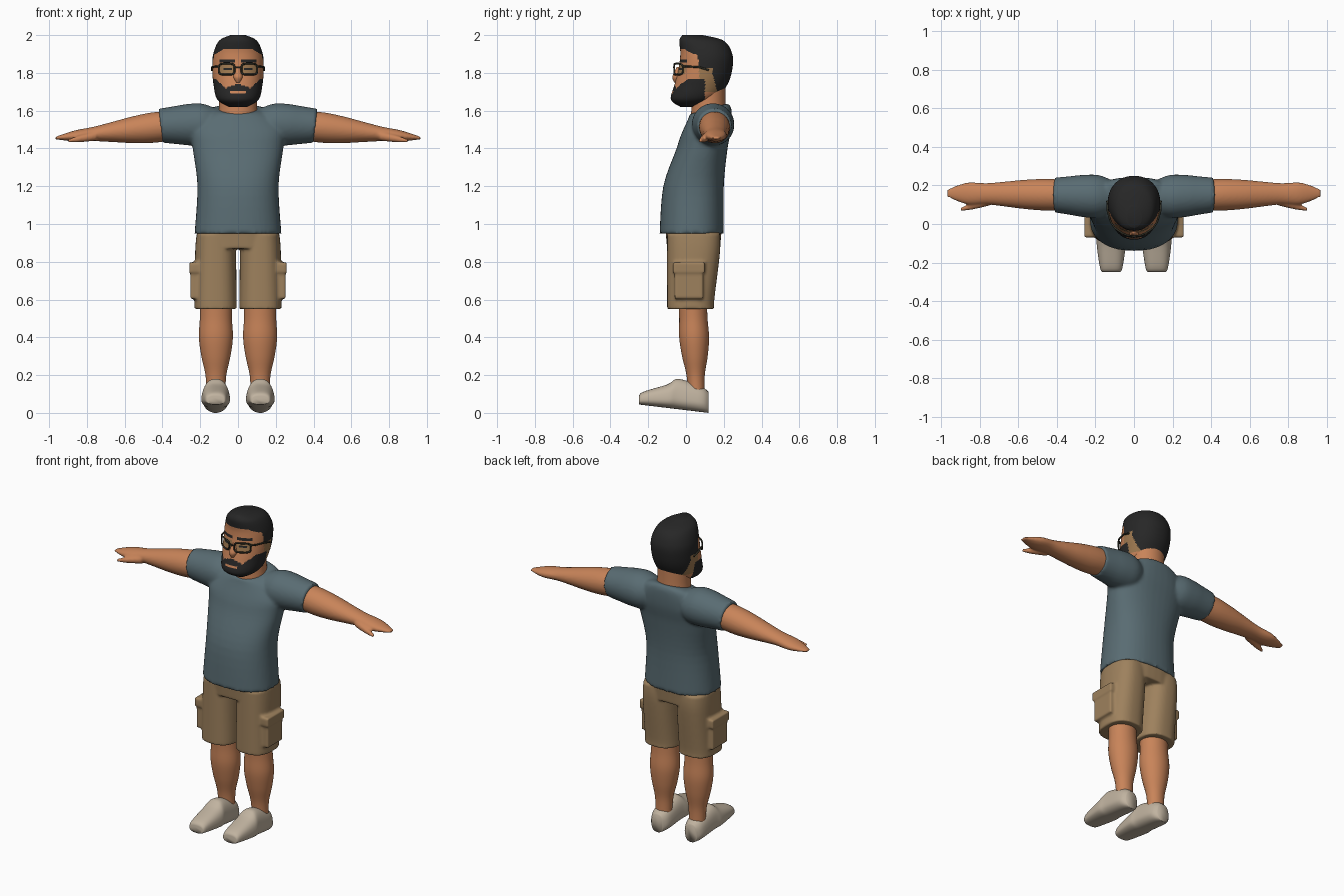
import bpy, bmesh
from math import sin, cos, pi, copysign
from mathutils import Vector, Matrix

default_cube = bpy.data.objects.get("Cube")
if default_cube:
    bpy.data.objects.remove(default_cube)


def material(name, *rgb):
    mat = bpy.data.materials.new(name)
    mat.use_nodes = True
    mat.diffuse_color = (*rgb, 1)
    bsdf = next(node for node in mat.node_tree.nodes if node.type == 'BSDF_PRINCIPLED')
    bsdf.inputs["Base Color"].default_value = (*rgb, 1)
    return mat


SKIN = material("skin", .58, .23, .1)
SHADED = material("shaded skin", .34, .19, .08)
HAIR = material("dark hair", .02, .02, .02)
SHIRT = material("slate cloth", .1, .15, .17)
SHORTS = material("khaki cloth", .34, .22, .11)
SHOE = material("pale canvas", .53, .45, .35)
FRAME = material("spectacle brown", .03, .03, .02)
SIDES = {"left": 1, "right": -1}


def spline(rows, steps):
    """Catmull-Rom interpolation through rows of numbers."""
    rows = [Vector(row) for row in rows]
    padded = [rows[0], *rows, rows[-1]]
    result = []
    for before, start, end, after in zip(padded, rows, rows[1:], padded[3:]):
        slope_in, slope_out = (end - before) / 2, (after - start) / 2
        for step in range(steps):
            t = step / steps
            ease = t * t * (3 - 2 * t)
            result.append(start.lerp(end, ease) + slope_in * (t * (1 - t) ** 2)
                          - slope_out * (t * t * (1 - t)))
    return result + [rows[-1]]


def rounded(index, count, power):
    """Point on a unit superellipse."""
    angle = 2 * pi * index / count
    return [copysign(abs(value) ** (2 / power), value) for value in (cos(angle), sin(angle))]


def loft(bm, axis, rows, side=1, count=40, power=2, steps=5, warp=None):
    """Closed skin over rings: (position, centre a, centre b, radius a, radius b)."""
    rings = []
    for along, mid_a, mid_b, radius_a, radius_b in spline(rows, steps):
        ring = []
        for index in range(count):
            u, v = rounded(index, count, power)
            a, b = mid_a + radius_a * u, mid_b + radius_b * v
            x, y, z = {'x': (along, a, b), 'y': (a, along, b), 'z': (a, b, along)}[axis]
            if warp:
                x, y, z = warp(x, y, z)
            ring.append(bm.verts.new((x * side, y, z)))
        rings.append(ring)
    for low, high in zip(rings, rings[1:]):
        for index in range(count):
            bm.faces.new((low[index - 1], low[index], high[index], high[index - 1]))
    bm.faces.new(rings[0])
    bm.faces.new(rings[-1])


def upright(rows, x=0):
    """Rings from (height, front, back, half width)."""
    return [(z, x, (front + back) / 2, width, (back - front) / 2)
            for z, front, back, width in rows]


def limb(bm, axis, start, end, radii, side, flatness=lambda t: 1, warp=None):
    """Straight limb with evenly spaced radii, flattened along its length."""
    rows = []
    for index, radius in enumerate(radii):
        t = index / (len(radii) - 1)
        x, y, z = Vector(start).lerp(Vector(end), t)
        middle = (x, y, z) if axis == 'x' else (z, x, y)
        rows.append((*middle, radius, radius * flatness(t)))
    loft(bm, axis, rows, side, warp=warp)


def box(bm, centre, size):
    transform = Matrix.LocRotScale(Vector(centre), None, Vector(size))
    bmesh.ops.create_cube(bm, size=1, matrix=transform)


def finish(bm, name, *materials, voxel=0):
    bmesh.ops.recalc_face_normals(bm, faces=bm.faces[:])
    mesh = bpy.data.meshes.new(name)
    bm.to_mesh(mesh)
    bm.free()
    for mat in materials:
        mesh.materials.append(mat)
    mesh.shade_smooth()
    ob = bpy.data.objects.new(name, mesh)
    bpy.context.collection.objects.link(ob)
    if voxel:
        fuse = ob.modifiers.new("fuse", 'REMESH')
        fuse.mode, fuse.voxel_size, fuse.use_smooth_shade = 'VOXEL', voxel, True
        relax = ob.modifiers.new("relax", 'SMOOTH')
        relax.iterations = 4


def tube(name, points, cyclic=False):
    curve = bpy.data.curves.new(name, 'CURVE')
    curve.dimensions, curve.bevel_depth, curve.use_fill_caps = '3D', .005, True
    path = curve.splines.new('POLY')
    path.points.add(len(points) - 1)
    for point, position in zip(path.points, points):
        point.co = (*position, 1)
    path.use_cyclic_u = cyclic
    curve.materials.append(FRAME)
    bpy.context.collection.objects.link(bpy.data.objects.new(name, curve))


def slope_collar(x, y, z):
    return x, y, z + (y - .12) * .28 * min(1, max(0, (z - 1.45) / .15))


# T-shirt: torso with a sloping collar, fused with both sleeves
bm = bmesh.new()
loft(bm, 'z', upright([(.95, -.14, .2, .23), (1.2, -.12, .2, .215), (1.4, -.05, .22, .24),
                       (1.5, -.02, .24, .25), (1.58, .01, .24, .19), (1.61, .02, .22, .12)]),
     power=2.3, warp=slope_collar)
for side in SIDES.values():
    limb(bm, 'x', (.1, .14, 1.53), (.41, .15, 1.52), [.08, .11, .11, .1, .09], side,
         warp=lambda x, y, z: (x + (z - 1.52) * .12, y, z))
finish(bm, "shirt", SHIRT, voxel=.01)

# Cargo shorts: hips, two legs and side pockets with flaps
bm = bmesh.new()
loft(bm, 'z', upright([(.87, -.1, .18, .22), (.98, -.11, .19, .21)]), power=2.5)
for side in SIDES.values():
    loft(bm, 'z', upright([(.55, -.1, .15, .112), (.6, -.1, .15, .112),
                           (.85, -.1, .18, .108), (.95, -.1, .18, .1)], x=.119),
         side, power=2.5)
    box(bm, (side * .227, .015, .69), (.05, .15, .17))
    box(bm, (side * .23, .015, .77), (.055, .17, .055))
finish(bm, "cargo_shorts", SHORTS, voxel=.008)

for label, side in SIDES.items():
    # Arm running into a flat hand with a thumb
    bm = bmesh.new()
    limb(bm, 'x', (.36, .15, 1.52), (.968, .16, 1.455),
         [.08, .082, .076, .065, .055, .056, .02], side, lambda t: 1 - .7 * t * t)
    limb(bm, 'x', (.75, .12, 1.467), (.9, .075, 1.44), [.025, .022, .017, .008], side)
    finish(bm, label + "_arm", SKIN, voxel=.007)

    # Lower leg
    bm = bmesh.new()
    limb(bm, 'z', (.117, .055, .1), (.117, .035, .6),
         [.05, .055, .077, .09, .085, .086], side, lambda t: .88)
    finish(bm, label + "_leg", SKIN)

    # Slip-on shoe with a lifted toe, narrowing toward the instep
    bm = bmesh.new()
    rings = []
    for y, top, width in [(-.25, .08, .04), (-.23, .11, .06), (-.1, .15, .08),
                          (-.04, .18, .075), (.08, .14, .065), (.12, .11, .04)]:
        sole = (.12 - y) * .12
        rings.append((y, .118, (top + sole) / 2, width, (top - sole) / 2))
    loft(bm, 'y', rings, side, power=2.6,
         warp=lambda x, y, z: (.118 + (x - .118) * (1 - 2 * max(0, z - .05)), y, z))
    finish(bm, label + "_shoe", SHOE)

# Neck
bm = bmesh.new()
limb(bm, 'z', (0, .12, 1.52), (0, .12, 1.74), [.11, .1, .1], 1, lambda t: .9)
finish(bm, "neck", SKIN)


# Head, with hair, beard and eye areas chosen by position
def head_colour(x, y, z):
    x = abs(x)
    skin, hair, shaded = range(3)
    nape = y > .14 + max(0, 1.8 - z) / 4 and z > 1.63
    crown = z > 1.93 - max(0, x - .07) * .6
    sideburn = y > .065 and z > 1.825
    mouth = x < .04 and 1.69 < z < 1.706
    moustache = x < .062 and z < 1.742 - x * .3
    jaw = z < 1.706 + min(.06, max(0, x - .055))
    brow = .02 < x < .1 and 1.857 < z < 1.872
    eye = .035 < x < .08 and 1.813 < z < 1.828
    if nape or crown or sideburn:
        return hair
    if y < .1 and (jaw or (moustache and z > 1.7)) and not mouth:
        return hair
    if y < .04 and (brow or eye):
        return hair
    socket = y < .04 and .02 < x < .1 and 1.79 < z < 1.845
    temple = y > .07 and z > 1.7
    return shaded if socket or temple else skin


bm = bmesh.new()
loft(bm, 'z', upright([(1.62, -.03, .04, .05), (1.66, -.08, .16, .11), (1.74, -.06, .22, .13),
                       (1.82, -.04, .245, .136), (1.9, -.03, .245, .131),
                       (1.97, -.035, .2, .1), (2, -.02, .09, .04)]),
     count=120, power=2.15, steps=14)
for face in bm.faces:
    face.material_index = head_colour(*face.calc_center_median())
finish(bm, "head", SKIN, HAIR, SHADED)

# Nose
bm = bmesh.new()
limb(bm, 'z', (0, -.053, 1.75), (0, -.04, 1.83), [.01, .024, .018, .01], 1)
finish(bm, "nose", SKIN)


# Spectacles: rims wrapped round the face, temples and bridge
def wrap(x, z):
    return x, 4.5 * x * x - .064, z


for label, side in SIDES.items():
    rim = [rounded(index, 28, 4) for index in range(28)]
    tube(label + "_spectacle_rim",
         [wrap(side * (.06 + .042 * u), 1.82 + .029 * v) for u, v in rim], True)
    tube(label + "_spectacle_temple",
         [wrap(side * .1, 1.835), (side * .12, .01, 1.834), (side * .138, .07, 1.83),
          (side * .139, .12, 1.815)])
tube("spectacle_bridge", [wrap(x, 1.83) for x in (-.018, 0, .018)])
